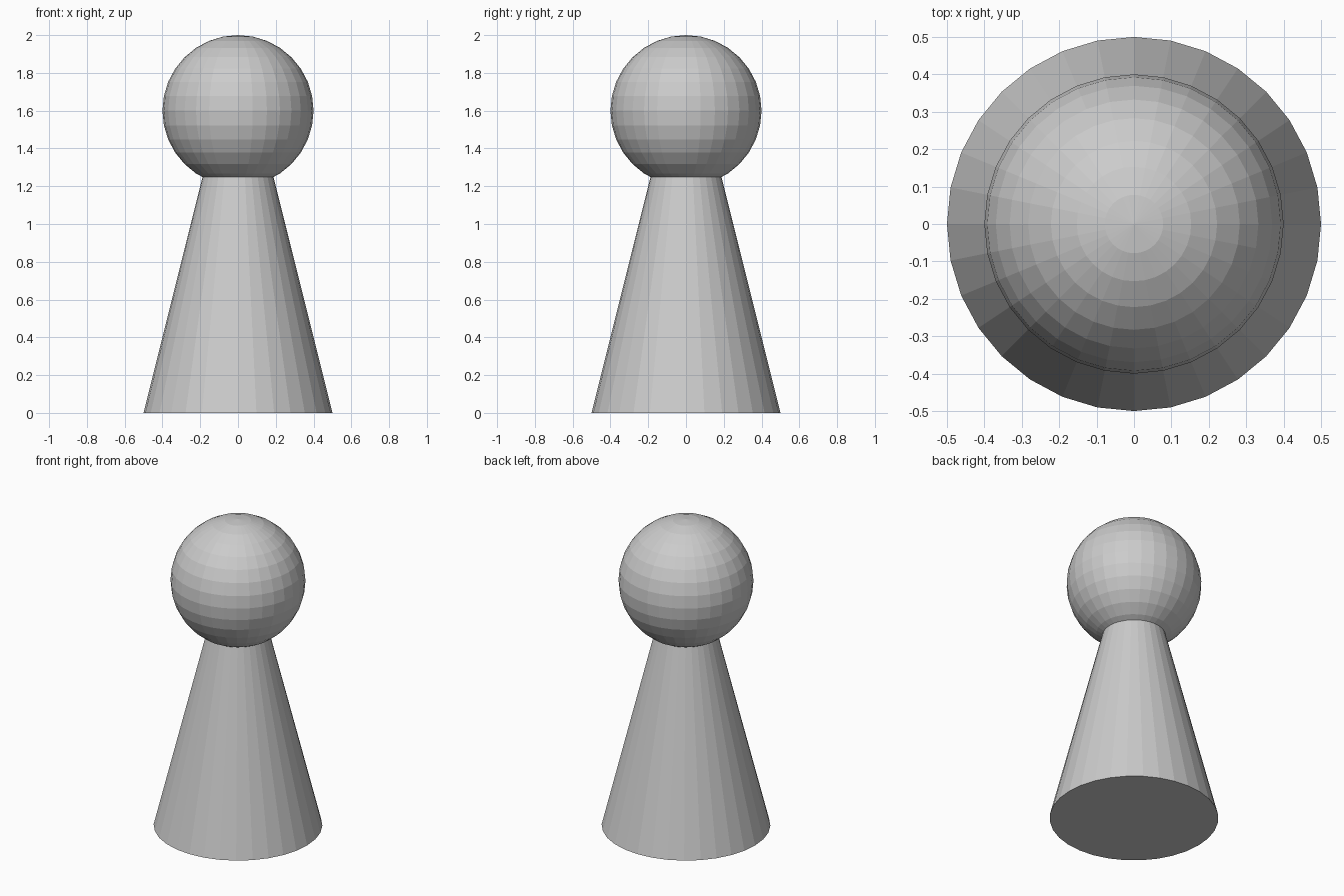
import bpy

if "Cube" in bpy.data.objects:
    bpy.data.objects.remove(bpy.data.objects["Cube"])

# Tapered body: a full cone whose tip is buried in the head
bpy.ops.mesh.primitive_cone_add(vertices=32, radius1=0.5, radius2=0, depth=2, location=(0, 0, 1))
bpy.context.object.name = "body"

# Round head, flat shaded
bpy.ops.mesh.primitive_uv_sphere_add(segments=32, ring_count=16, radius=0.4, location=(0, 0, 1.6))
bpy.context.object.name = "head"
